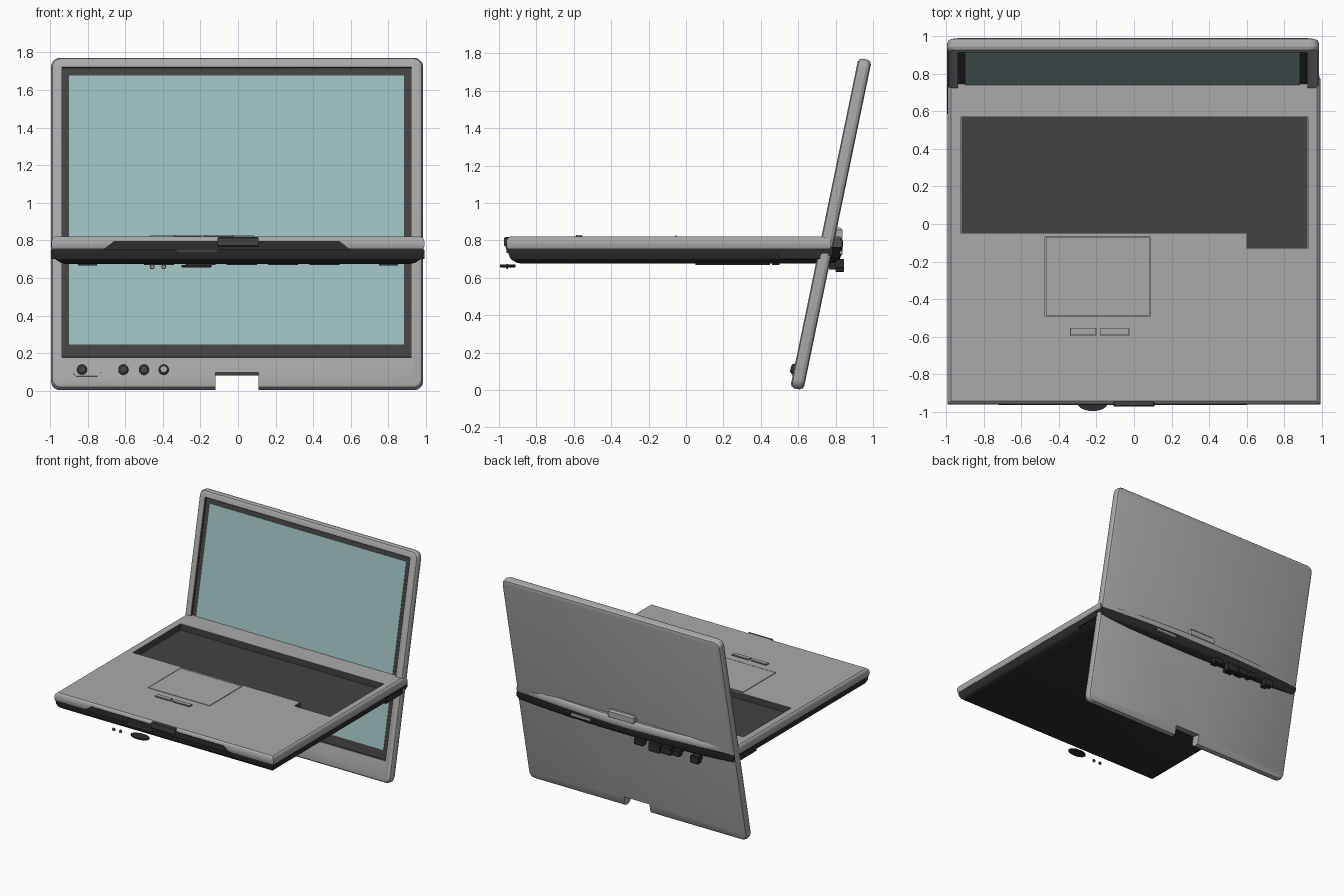
import bpy, bmesh, math
from mathutils import Matrix

if "Cube" in bpy.data.objects:
    bpy.data.objects.remove(bpy.data.objects["Cube"])


def material(name, r, g, b):
    m = bpy.data.materials.new(name)
    m.diffuse_color = (r, g, b, 1)
    m.use_nodes = True
    m.node_tree.nodes["Principled BSDF"].inputs["Base Color"].default_value = m.diffuse_color
    return m


GRAY = material("case gray", 0.40, 0.40, 0.40)
DARK = material("dark trim", 0.055, 0.055, 0.055)
BLACK = material("underside black", 0.026, 0.026, 0.026)
TEAL = material("screen teal", 0.33, 0.52, 0.51)


def rrect(x0, x1, y0, y1, r=0.0, n=6):
    """Outline function of a rounded rectangle, taking an inset."""
    def outline(i=0.0):
        rad = max(r - i * 0.5, 0)
        if rad <= 0:
            return [(x1 - i, y1 - i), (x0 + i, y1 - i), (x0 + i, y0 + i), (x1 - i, y0 + i)]
        pts = []
        for k, (cx, cy) in enumerate([(x1 - i - rad, y1 - i - rad), (x0 + i + rad, y1 - i - rad),
                                      (x0 + i + rad, y0 + i + rad), (x1 - i - rad, y0 + i + rad)]):
            for s in range(n + 1):
                a = math.pi / 2 * (k + s / n)
                pts.append((cx + rad * math.cos(a), cy + rad * math.sin(a)))
        return pts
    return outline


def ellipse(cx, cy, rx, ry, n=24):
    return lambda i=0.0: [(cx + (rx - i) * math.cos(2 * math.pi * k / n),
                           cy + (ry - i) * math.sin(2 * math.pi * k / n)) for k in range(n)]


def bulged(w, front, back, bulge, n=24):
    """Base outline: straight front and sides, bowed back edge."""
    def outline(i=0.0):
        pts = [(-w + i, front + i), (w - i, front + i)]
        for k in range(n + 1):
            u = 1 - 2 * k / n
            pts.append((u * (w - i), back - i + bulge * (1 - u * u)))
        return pts
    return outline


def slab(name, outline, levels, mat, matrix=None, open_top=False):
    """Stack of outlines; levels are (height, inset)."""
    bm = bmesh.new()
    rings = [[bm.verts.new((x, y, z)) for x, y in outline(i)] for z, i in levels]
    n = len(rings[0])
    for a, b in zip(rings, rings[1:]):
        for k in range(n):
            bm.faces.new((a[k], a[(k + 1) % n], b[(k + 1) % n], b[k]))
    bm.faces.new(rings[0][::-1])
    top = bm.faces.new(rings[-1])
    bmesh.ops.recalc_face_normals(bm, faces=bm.faces[:])
    if open_top:
        bmesh.ops.delete(bm, geom=[top], context='FACES_ONLY')
        bmesh.ops.reverse_faces(bm, faces=bm.faces[:])
    me = bpy.data.meshes.new(name)
    bm.to_mesh(me)
    bm.free()
    me.materials.append(mat)
    ob = bpy.data.objects.new(name, me)
    bpy.context.collection.objects.link(ob)
    if matrix is not None:
        ob.matrix_world = matrix
    return ob


def box(name, x0, x1, y0, y1, z0, z1, mat, bevel=0.0):
    lv = [(z0, 0), (z1, 0)] if not bevel else [(z0, bevel), (z0 + bevel, 0), (z1 - bevel, 0), (z1, bevel)]
    return slab(name, rrect(x0, x1, y0, y1), lv, mat)


def cut(ob, cutter):
    cutter.hide_render = True
    mod = ob.modifiers.new("cut", 'BOOLEAN')
    mod.operation, mod.solver, mod.object = 'DIFFERENCE', 'EXACT', cutter
    bpy.context.view_layer.update()
    bpy.context.view_layer.objects.active = ob
    bpy.ops.object.modifier_apply(modifier=mod.name)
    bpy.data.objects.remove(cutter)


# ---- display panel, built flat (x, height, front) then leaned back
LEAN = Matrix.Translation((-0.005, 0.775, 0.8875)) @ Matrix.Rotation(math.radians(90 - 11.7), 4, 'X')
panel = slab("display_panel", rrect(-0.99, 0.99, -0.9, 0.9, 0.05),
             [(-0.036, 0.022), (-0.03, 0.008), (-0.014, 0), (0.014, 0), (0.03, 0.008), (0.036, 0.022)],
             GRAY, LEAN)
cut(panel, slab("screen_cutter", rrect(-0.932, 0.927, -0.732, 0.845), [(0.014, 0), (0.1, 0)], GRAY, LEAN))
cut(panel, slab("notch_cutter", rrect(-0.115, 0.115, -1.0, -0.815), [(-0.1, 0), (0.1, 0)], GRAY, LEAN))
slab("screen_frame", rrect(-0.93, 0.925, -0.730, 0.843), [(0.016, 0), (0.034, 0)], DARK, LEAN, True)
slab("screen", rrect(-0.893, 0.888, -0.659, 0.802), [(0.015, 0), (0.02, 0)], TEAL, LEAN)

# controls below the screen
slab("control_plate", rrect(-0.87, -0.725, -0.835, -0.765, 0.02), [(0.03, 0), (0.039, 0)], GRAY, LEAN)
for k, x in enumerate((-0.825, -0.605, -0.495, -0.39)):
    slab(f"panel_button_{k}", ellipse(x, -0.80, 0.027, 0.027), [(0.03, 0), (0.046, 0), (0.052, 0.008)],
         DARK, LEAN)
slab("button_cap", ellipse(-0.39, -0.80, 0.017, 0.017), [(0.048, 0), (0.055, 0)], GRAY, LEAN)

# ---- base: dark tub below, gray deck above
slab("base_tub", bulged(0.99, -0.955, 0.79, 0.05),
     [(0.675, 0.075), (0.682, 0.045), (0.70, 0.018), (0.73, 0.005), (0.764, 0.003)], BLACK)
deck = slab("base_deck", bulged(0.992, -0.96, 0.775, 0.065),
            [(0.757, 0.004), (0.772, 0), (0.795, 0), (0.811, 0.007), (0.82, 0.018)], GRAY)


def keys(i=0.0):
    return [(-0.92 + i, 0.57 - i), (-0.92 + i, -0.05 + i), (0.60 + i, -0.05 + i),
            (0.60 + i, -0.13 + i), (0.925 - i, -0.13 + i), (0.925 - i, 0.57 - i)]


# keyboard well and touchpad
cut(deck, slab("keyboard_cutter", keys, [(0.766, 0), (0.9, 0)], GRAY))
cut(deck, slab("touchpad_cutter", rrect(-0.473, 0.088, -0.493, -0.068), [(0.808, 0), (0.9, 0)], GRAY))
slab("keyboard_tray", keys, [(0.769, 0.002), (0.819, 0.002)], DARK, None, True)
box("touchpad", -0.468, 0.083, -0.488, -0.073, 0.80, 0.821, GRAY)
box("touchpad_lip", -0.47, 0.085, -0.058, -0.05, 0.80, 0.825, GRAY)
for k, (x0, x1) in enumerate(((-0.34, -0.2), (-0.182, -0.025))):
    box(f"touchpad_button_trim_{k}", x0, x1, -0.592, -0.553, 0.81, 0.823, DARK)
    box(f"touchpad_button_{k}", x0 + 0.004, x1 - 0.004, -0.588, -0.557, 0.81, 0.829, GRAY)

# front edge: dark centre strip, latch and slot
UP = Matrix.Rotation(math.radians(90), 4, 'X')
slab("front_strip", lambda i=0: [(-0.72, 0.75), (0.60, 0.75), (0.54, 0.796), (-0.66, 0.796)],
     [(0.94, 0), (0.963, 0)], BLACK, UP)
box("front_latch", -0.11, 0.11, -0.972, -0.93, 0.768, 0.818, DARK, 0.006)
box("front_slot", -0.33, -0.11, -0.959, -0.94, 0.732, 0.75, DARK)

# loose details under the front edge
slab("front_thumb_disc", ellipse(-0.22, -0.953, 0.08, 0.042), [(0.655, 0.006), (0.66, 0), (0.67, 0)], BLACK)
for k, x in enumerate((-0.457, -0.395)):
    slab(f"front_pin_{k}", ellipse(x, 0.66, 0.013, 0.013, 12), [(0.952, 0), (0.96, 0)], DARK, UP)
    slab(f"front_pin_cap_{k}", ellipse(x, 0.66, 0.007, 0.007, 12), [(0.955, 0), (0.963, 0)], GRAY, UP)

# back edge: hinge cover, port plate and connector blocks
box("hinge_cover", -0.115, 0.12, 0.775, 0.838, 0.80, 0.868, GRAY, 0.012)
box("back_port_plate", 0.28, 0.46, 0.80, 0.836, 0.722, 0.748, GRAY, 0.004)
for k, (x0, x1, z0) in enumerate(((-0.20, -0.12, 0.65), (-0.35, -0.25, 0.63), (-0.45, -0.36, 0.64),
                                  (-0.53, -0.47, 0.65), (-0.70, -0.63, 0.635))):
    box(f"back_connector_{k}", x0, x1, 0.80, 0.845, z0, 0.70, BLACK, 0.005)
    box(f"back_connector_stem_{k}", x0 + 0.015, x1 - 0.015, 0.765, 0.81, z0 + 0.015, 0.70, BLACK)

# underside ribs, feet and side ports
for k in range(5):
    box(f"underside_rib_{k}", -0.5 + 0.22 * k, -0.34 + 0.22 * k, 0.05, 0.45, 0.669, 0.68, BLACK)
for s in (-1, 1):
    box("underside_foot", s * 0.8 - 0.05, s * 0.8 + 0.05, 0.46, 0.5, 0.667, 0.68, BLACK)
    box("side_port", s * 0.975 - 0.016, s * 0.975 + 0.016, 0.5, 0.72, 0.70, 0.75, BLACK)

# smooth shading with sharp edges kept
for ob in bpy.context.scene.objects:
    ob.select_set(True)
bpy.context.view_layer.objects.active = panel
bpy.ops.object.shade_smooth_by_angle(angle=math.radians(25))
